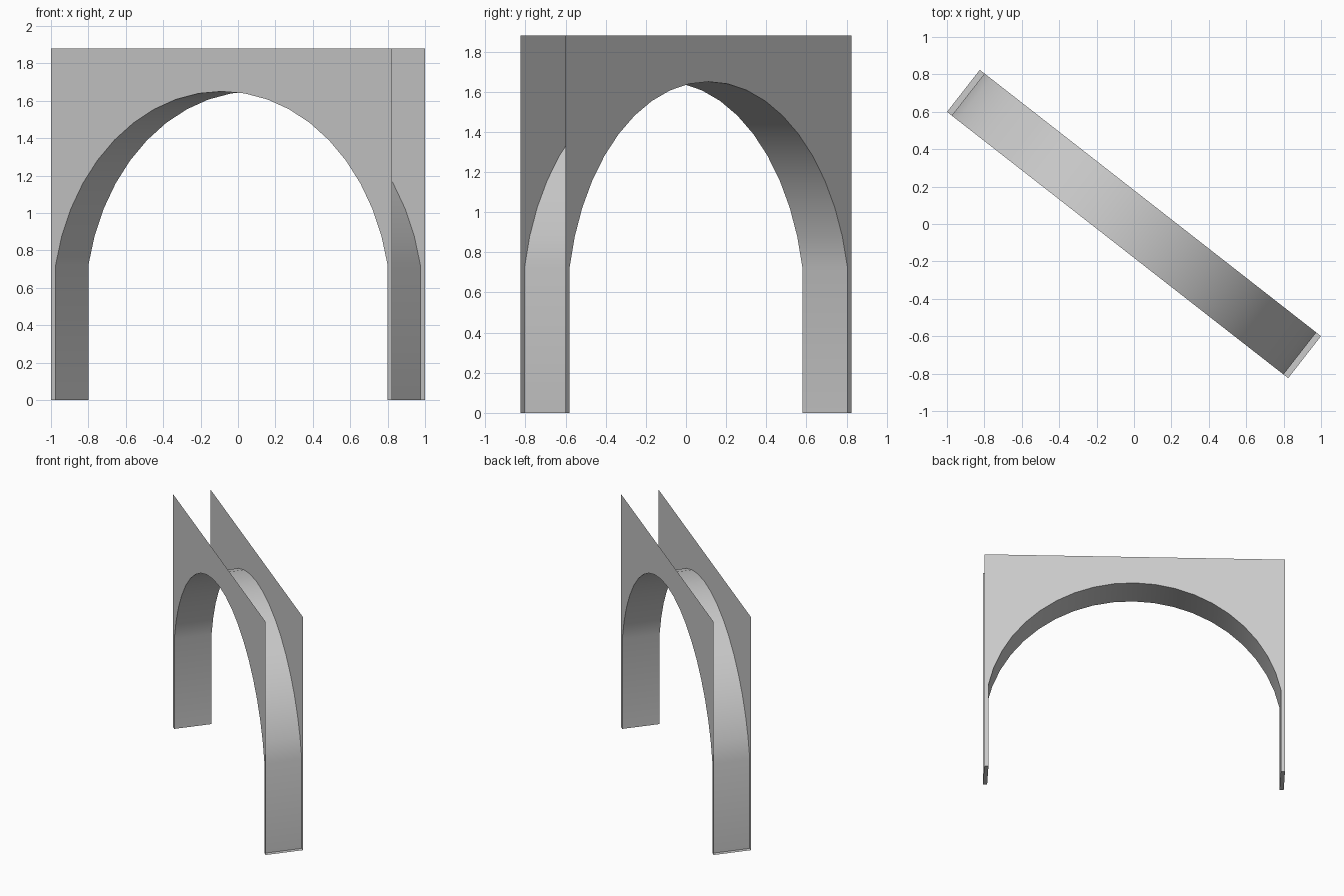
import bpy
import bmesh
from math import radians, sin, cos, asin

if "Cube" in bpy.data.objects:
    bpy.data.objects.remove(bpy.data.objects["Cube"])

HALF = 1.157      # half length of the wall
DEPTH = 0.1425    # half thickness of the wall
TOP = 1.88
OPEN = 1.125      # half width of the opening
SPRING = 0.725    # height where the arc begins
CROWN = 1.65
TURN = radians(-37.97)
SEGS = 20

# Opening outline: straight jambs and a circular arc, right foot to left foot
rise = CROWN - SPRING
radius = (OPEN ** 2 + rise ** 2) / (2 * rise)
centre = CROWN - radius
start = asin((SPRING - centre) / radius)
sweep = radians(180) - 2 * start
arc = [(radius * cos(start + sweep * i / SEGS),
        centre + radius * sin(start + sweep * i / SEGS)) for i in range(SEGS + 1)]
opening = [(OPEN, 0)] + arc + [(-OPEN, 0)]


def make_part(name, polygons, smooth=False):
    """Make a turned object from polygons given as lists of local points."""
    bm = bmesh.new()
    for points in polygons:
        bm.faces.new([bm.verts.new(p) for p in points])
    bmesh.ops.remove_doubles(bm, verts=bm.verts, dist=1e-5)
    mesh = bpy.data.meshes.new(name)
    bm.to_mesh(mesh)
    bm.free()
    obj = bpy.data.objects.new(name, mesh)
    obj.rotation_euler.z = TURN
    bpy.context.collection.objects.link(obj)
    if smooth:
        bpy.context.view_layer.objects.active = obj
        obj.select_set(True)
        bpy.ops.object.shade_smooth_by_angle(angle=radians(30))
        obj.select_set(False)


# Front and back wall panels (top and ends stay open)
outline = [(-HALF, 0)] + opening[::-1] + [(HALF, 0), (HALF, TOP), (-HALF, TOP)]
make_part("front_panel", [[(x, -DEPTH, z) for x, z in outline]])
make_part("back_panel", [[(x, DEPTH, z) for x, z in outline[::-1]]])

# Curved lining of the opening, facing inward
make_part("arch_lining",
          [[(a[0], -DEPTH, a[1]), (b[0], -DEPTH, b[1]),
            (b[0], DEPTH, b[1]), (a[0], DEPTH, a[1])][::-1]
           for a, b in zip(opening, opening[1:])], smooth=True)

# Narrow soles under the two legs, facing down
make_part("leg_soles",
          [[(x0, -DEPTH, 0), (x0, DEPTH, 0), (x1, DEPTH, 0), (x1, -DEPTH, 0)]
           for x0, x1 in ((-HALF, -OPEN), (OPEN, HALF))])
